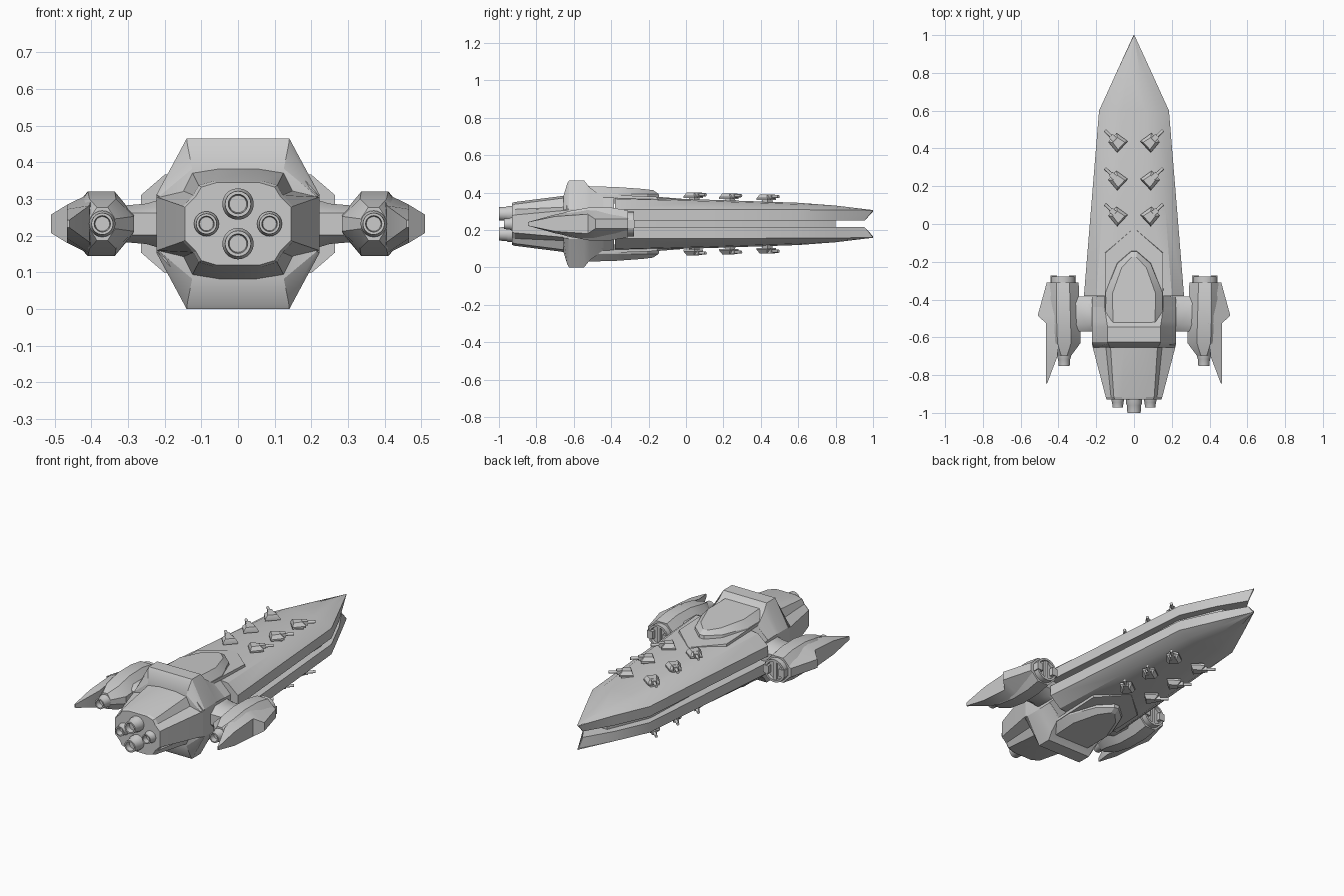
import bpy, bmesh
from math import sin, cos, pi, radians
from mathutils import Matrix, Vector

if "Cube" in bpy.data.objects:
    bpy.data.objects.remove(bpy.data.objects["Cube"])

ZC = 0.2325  # mid-plane height: the ship is mirrored above and below it


def loft(name, rings, mirror="", angle=25, matrix=None):
    """Skin a list of equal-length point rings, cap both ends, mirror on the given axes."""
    bm = bmesh.new()
    vs = [[bm.verts.new(p) for p in r] for r in rings]
    n = len(rings[0])
    for a, b in zip(vs, vs[1:]):
        for i in range(n):
            j = (i + 1) % n
            bm.faces.new((a[i], a[j], b[j], b[i]))
    bm.faces.new(vs[0])
    bm.faces.new(vs[-1])
    if matrix:
        bm.transform(matrix)
    bmesh.ops.recalc_face_normals(bm, faces=bm.faces)
    me = bpy.data.meshes.new(name)
    bm.to_mesh(me)
    bm.free()
    ob = bpy.data.objects.new(name, me)
    bpy.context.collection.objects.link(ob)
    ob.location.z = ZC
    if mirror:
        m = ob.modifiers.new("Mirror", 'MIRROR')
        m.use_axis = ("X" in mirror, False, "Z" in mirror)
        m.use_mirror_merge = False
    bpy.ops.object.select_all(action='DESELECT')
    ob.select_set(True)
    bpy.context.view_layer.objects.active = ob
    bpy.ops.object.shade_smooth_by_angle(angle=radians(angle))
    return ob


def sym(y, half):
    """Ring symmetric in x from right-hand (x, z) points."""
    return [(x, y, z) for x, z in half] + [(-x, y, z) for x, z in reversed(half)]


def quad(y, half):
    """Ring symmetric in x and z from upper-right (x, z) points."""
    return sym(y, half + [(x, -z) for x, z in reversed(half)])


def circle(x, y, z, r, n=20):
    return [(x + r * cos(2 * pi * i / n), y, z + r * sin(2 * pi * i / n)) for i in range(n)]


def box(name, x0, x1, y0, y1, z0, z1, mirror=""):
    return loft(name, [[(x0, y, z0), (x1, y, z0), (x1, y, z1), (x0, y, z1)] for y in (y0, y1)], mirror)


def nozzle(name, x, z, r, y_front, y_end, mirror=""):
    """Hollow stepped engine bell opening towards -y."""
    d = y_front - y_end
    prof = [(y_front, r), (y_end + d * .5, r), (y_end + d * .4, r * .88), (y_end, r * .82),
            (y_end, r * .62), (y_end + .03, r * .55)]
    loft(name, [circle(x, y, z, rr) for y, rr in prof], mirror, 30)


# Long split hull: one plate above and one below the groove
def hull_ring(y, w, d, zs, zd, y_low=None):
    r = sym(y, [(w, .0175), (w, zs), (d, zd - .008), (d * .5, zd)])
    return [(x, y_low if y_low and z < .02 else yy, z) for x, yy, z in r]


loft("hull_plate", [
    hull_ring(-.38, .265, .20, .078, .142),
    hull_ring(0.10, .226, .165, .078, .130),
    hull_ring(0.60, .185, .125, .076, .113),
    hull_ring(0.80, .094, .062, .075, .098),
    hull_ring(1.00, .002, .001, .0725, .074, .955)], "Z")
loft("hull_core", [quad(-.5, [(.2, .03)]), quad(.55, [(.155, .03)]), quad(.8, [(.05, .03)])])

# Middle body, raised hexagonal collar and tapered engine block
loft("middle_body", [quad(-.64, [(.155, .15), (.222, .075)]),
                     quad(-.385, [(.155, .14), (.222, .075)])])
loft("hex_collar", [quad(-.655, [(.125, .150), (.215, .075)]),
                    quad(-.635, [(.138, .216), (.220, .078)]),
                    quad(-.625, [(.140, .2325), (.222, .08)]),
                    quad(-.545, [(.140, .2325), (.222, .08)]),
                    quad(-.515, [(.145, .195), (.222, .08)]),
                    quad(-.440, [(.155, .140), (.222, .078)])])
loft("engine_block", [
    quad(-.93, [(.06, .112), (.10, .100), (.115, .075), (.145, .045)]),
    quad(-.915, [(.065, .117), (.107, .105), (.122, .078), (.15, .048)]),
    quad(-.64, [(.05, .152), (.125, .140), (.15, .09), (.222, .073)])], angle=12)

# Main engine nozzles
nozzle("main_engine_tall", 0, .054, .043, -.90, -1.0, "Z")
nozzle("main_engine_side", .086, 0, .034, -.90, -.972, "X")


# Deck wedge and canopy, stacked from flat outlines
def outline(half, z):
    """Horizontal ring from right-hand (x, y[, z offset]) points."""
    pts = [(p[0], p[1], z + (p[2] if len(p) > 2 else 0)) for p in half]
    return pts + [(-x, y, zz) for x, y, zz in reversed(pts)]


loft("deck_wedge", [
    outline([(.004, -.015), (.157, -.15), (.157, -.52)], .11),
    outline([(.004, -.025, -.01), (.153, -.155), (.153, -.52, .015)], .145)], "Z")
loft("canopy", [
    outline([(.015, -.142), (.09, -.205), (.155, -.36), (.155, -.53)], .135),
    outline([(.015, -.146), (.088, -.21), (.148, -.36), (.150, -.53)], .160),
    outline([(.012, -.175, -.022), (.065, -.23, -.015), (.115, -.37, -.005), (.11, -.535)], .202)],
    "Z", 20)

# Side pylons
loft("pylon", [[(x, y, z) for y, z in ((-.57, .03), (-.53, h), (-.42, h), (-.385, .03),
                                       (-.385, -.03), (-.42, -h), (-.53, -h), (-.57, -.03))]
               for x, h in ((.20, .07), (.25, .055), (.31, .05))], "X", 40)


# Nacelles: faceted pod, swept outer fin, intake and engine
def pod_ring(y, x0, x1, h):
    c, w = (x0 + x1) / 2, (x1 - x0) / 2
    return [(c + w * a, y, h * b) for a, b in ((1, .3), (.42, 1), (-.42, 1), (-1, .3),
                                               (-1, -.3), (-.42, -1), (.42, -1), (1, -.3))]


loft("nacelle_pod", [pod_ring(-.70, .335, .405, .045), pod_ring(-.63, .283, .455, .068),
                     pod_ring(-.52, .285, .460, .0875), pod_ring(-.40, .290, .460, .0875),
                     pod_ring(-.31, .293, .460, .072)], "X")
loft("nacelle_fin", [[(a, y, h), (b, y, k), (b, y, -k), (a, y, -h)] for y, a, h, b, k in (
    (-.845, .460, .010, .466, .010), (-.70, .405, .050, .466, .040),
    (-.525, .395, .087, .466, .052), (-.485, .395, .0875, .51, .025),
    (-.31, .390, .070, .462, .025))], "X")
loft("nacelle_intake", [circle(.376, y, 0, r) for y, r in
                        ((-.33, .066), (-.278, .066), (-.278, .054), (-.295, .052))], "X", 30)
box("intake_bar", .366, .386, -.31, -.283, -.056, .056, "X")
for x in (.325, .425):
    box("intake_lug", x - .018, x + .018, -.31, -.273, -.022, .022, "X")
nozzle("nacelle_engine", .37, 0, .036, -.66, -.752, "X")

# Gun turrets: three pairs above and below, angled outwards
for y, z in ((.045, .122), (.235, .117), (.435, .112)):
    m = Matrix.Translation((.09, y, z)) @ Matrix.Rotation(radians(-47), 4, 'Z')

    def slab(x0, x1, y0, y1, zz):
        return [(-x0, y0, zz), (x0, y0, zz), (x1, y1, zz), (-x1, y1, zz)]

    loft("turret_neck", [slab(.022, .022, -.022, .022, -.01), slab(.018, .018, -.02, .02, .022)],
         "XZ", matrix=m)
    loft("turret_body", [slab(.041, .032, -.040, .034, .016), slab(.041, .032, -.040, .034, .026),
                         slab(.026, .018, -.032, .014, .046)], "XZ", matrix=m)
    loft("turret_mantlet", [[(-.014, yy, .022), (.014, yy, .022), (.014, yy, .045), (-.014, yy, .045)]
                            for yy in (0, .045)], "XZ", matrix=m)
    loft("turret_barrel", [circle(0, yy, .034, .0085, 8) for yy in (.03, .088)], "XZ", 50, m)
